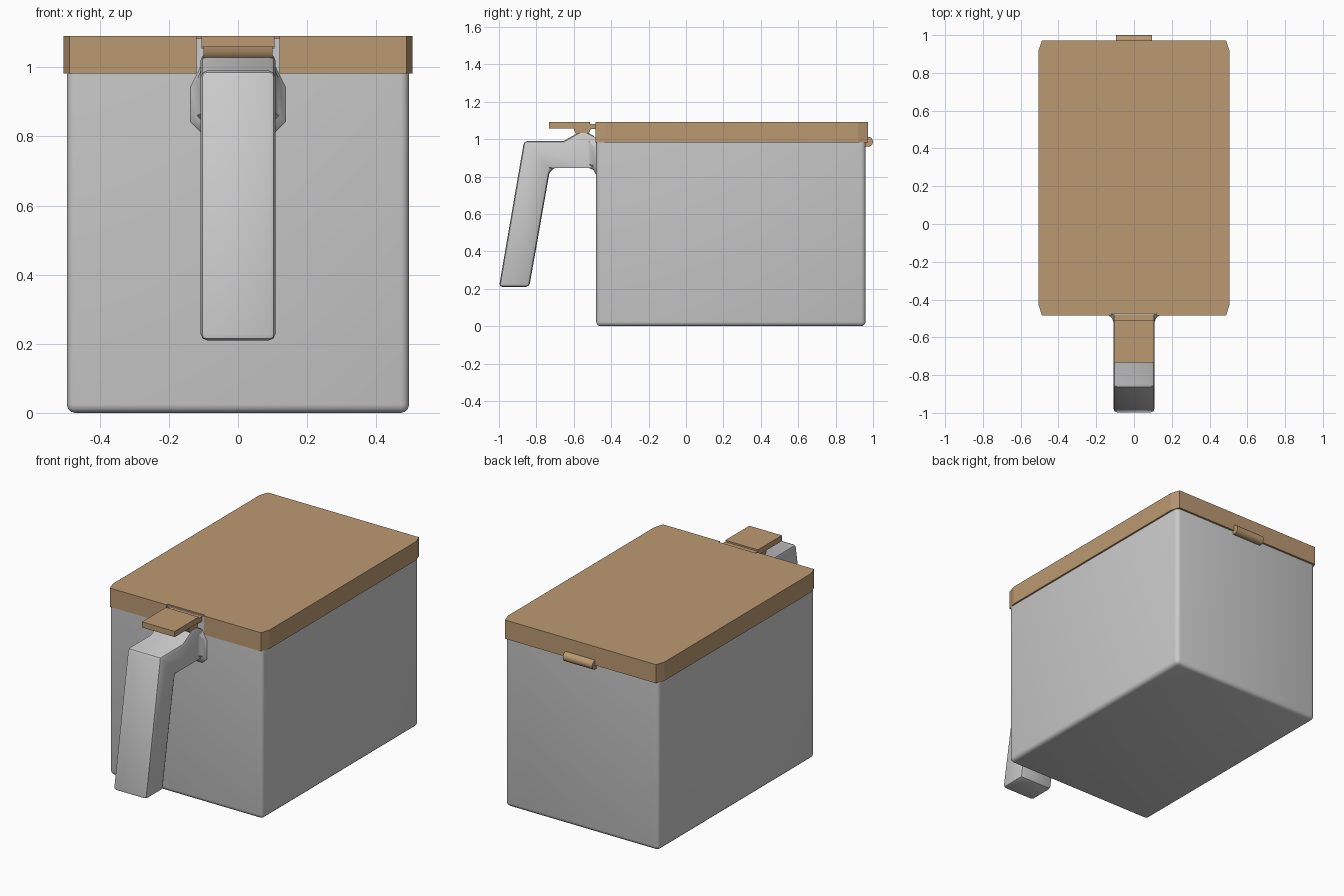
import bpy, bmesh, math
from mathutils import Vector

if "Cube" in bpy.data.objects:
    bpy.data.objects.remove(bpy.data.objects["Cube"])

tan = bpy.data.materials.new("tan")
tan.diffuse_color = (0.50, 0.32, 0.17, 1)
tan.use_nodes = True
tan.node_tree.nodes["Principled BSDF"].inputs["Base Color"].default_value = tan.diffuse_color


def finish(bm, name, mat=None, smooth=False):
    bmesh.ops.recalc_face_normals(bm, faces=bm.faces)
    me = bpy.data.meshes.new(name)
    bm.to_mesh(me)
    bm.free()
    ob = bpy.data.objects.new(name, me)
    bpy.context.collection.objects.link(ob)
    if mat:
        me.materials.append(mat)
    if smooth:
        bpy.context.view_layer.objects.active = ob
        ob.select_set(True)
        bpy.ops.object.shade_smooth_by_angle(angle=math.radians(35))
        ob.select_set(False)
    return ob


def prism(points, direction):
    """Extrude a closed loop of 3D points along a direction."""
    bm = bmesh.new()
    face = bm.faces.new([bm.verts.new(p) for p in points])
    ext = bmesh.ops.extrude_face_region(bm, geom=[face])
    bm_verts = [g for g in ext["geom"] if isinstance(g, bmesh.types.BMVert)]
    bmesh.ops.translate(bm, verts=bm_verts, vec=direction)
    bmesh.ops.recalc_face_normals(bm, faces=bm.faces)
    return bm


def side_prism(profile, half):
    return prism([(-half, y, z) for y, z in profile], Vector((2 * half, 0, 0)))


def box(x, y0, y1, z0, z1):
    return side_prism([(y0, z0), (y1, z0), (y1, z1), (y0, z1)], x)


# Container: rounded sides and bottom, open at the top under the lid
bm = box(0.495, -0.48, 0.96, 0, 1.083)
edges = [e for e in bm.edges if min(v.co.z for v in e.verts) < 0.5]
bmesh.ops.bevel(bm, geom=edges, offset=0.024, segments=3, profile=0.5, affect='EDGES')
top = max(bm.faces, key=lambda f: f.calc_center_median().z)
bmesh.ops.inset_region(bm, faces=[top], thickness=0.025)
ext = bmesh.ops.extrude_face_region(bm, geom=[top])
bmesh.ops.translate(bm, verts=[g for g in ext["geom"] if isinstance(g, bmesh.types.BMVert)],
                    vec=(0, 0, -1.05))
bmesh.ops.delete(bm, geom=[top], context='FACES_ONLY') if top.is_valid else None
finish(bm, "container", smooth=True)

# Lid: chamfered corners and a notch in the front edge
half = [(0.12, -0.474), (0.12, -0.485), (0.487, -0.485), (0.505, -0.43),
        (0.505, 0.92), (0.487, 0.972)]
outline = half + [(-x, y) for x, y in reversed(half)]
bm = prism([(x, y, 0.982) for x, y in outline], Vector((0, 0, 0.109)))
finish(bm, "lid", tan)

# Thumb tab, its link to the lid and the half-round rocker below
finish(box(0.105, -0.733, -0.512, 1.058, 1.091), "thumb_tab", tan)
finish(box(0.105, -0.514, -0.47, 1.054, 1.082), "tab_link", tan)
arc = [(-0.555 + 0.045 * math.cos(a), 1.06 + 0.045 * math.sin(a))
       for a in [math.pi * (1 + i / 10) for i in range(11)]]
finish(side_prism(arc, 0.1), "tab_rocker", tan, smooth=True)

# Handle: side profile with rounded edges
profile = [(-0.475, 1.0), (-0.49, 1.015), (-0.53, 1.038), (-0.57, 1.038), (-0.655, 0.99),
           (-0.866, 0.99), (-1.0, 0.21), (-0.838, 0.21), (-0.731, 0.815),
           (-0.722, 0.835), (-0.70, 0.846), (-0.475, 0.846)]
bm = side_prism(profile, 0.108)
bmesh.ops.bevel(bm, geom=[e for e in bm.edges if e.calc_face_angle(0) > 0.6
                          and max(v.co.y for v in e.verts) < -0.476],
                offset=0.018, segments=2, profile=0.5, affect='EDGES')
finish(bm, "handle", smooth=True)


# Handle flare: octagonal collar spreading onto the container
def ring(bm, y, w, z0, z1, c):
    quad = [(w - c, z0), (w, z0 + c), (w, z1 - 2 * c), (w - c, z1)]
    pts = quad + [(-x, z) for x, z in reversed(quad)]
    return [bm.verts.new((x, y, z)) for x, z in pts]


bm = bmesh.new()
rings = [ring(bm, -0.475, 0.14, 0.81, 1.0, 0.03), ring(bm, -0.484, 0.135, 0.815, 1.005, 0.03),
         ring(bm, -0.495, 0.119, 0.835, 1.015, 0.025), ring(bm, -0.52, 0.108, 0.846, 1.03, 0.02)]
for a, b in zip(rings, rings[1:]):
    for i in range(8):
        j = (i + 1) % 8
        bm.faces.new((a[i], a[j], b[j], b[i]))
bm.faces.new(rings[0])
bm.faces.new(rings[-1])
finish(bm, "handle_flare", smooth=True)

# Hinge barrel at the back of the lid
barrel = [(0.973 + 0.027 * math.cos(a), 0.986 + 0.027 * math.sin(a))
          for a in [math.tau * i / 16 for i in range(16)]]
finish(side_prism(barrel, 0.095), "hinge_barrel", tan, smooth=True)
